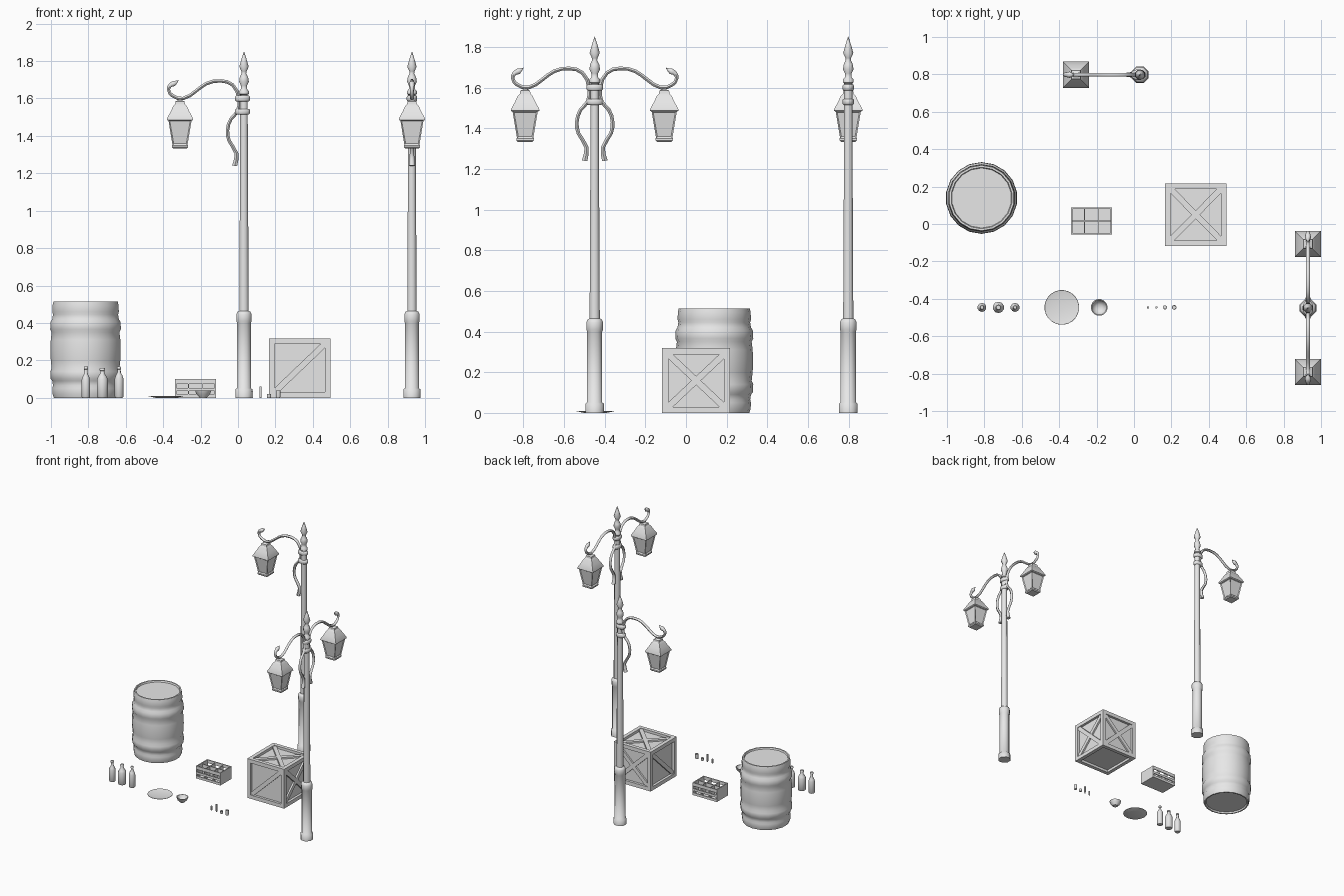
import bpy, bmesh, math
from mathutils import Vector, Matrix

cube = bpy.data.objects.get("Cube")
if cube:
    bpy.data.objects.remove(cube, do_unlink=True)

grey = bpy.data.materials.new("light_grey")
grey.use_nodes = True
grey.diffuse_color = (0.8, 0.8, 0.8, 1)
for node in grey.node_tree.nodes:
    if node.type == 'BSDF_PRINCIPLED':
        node.inputs["Base Color"].default_value = (0.8, 0.8, 0.8, 1)


def finish(obj, loc=(0, 0, 0), turn=0.0, smooth=None):
    obj.location = loc
    obj.rotation_euler.z = turn
    obj.data.materials.append(grey)
    if smooth:
        bpy.ops.object.select_all(action='DESELECT')
        obj.select_set(True)
        bpy.context.view_layer.objects.active = obj
        bpy.ops.object.shade_smooth_by_angle(angle=math.radians(smooth))
    return obj


def from_bmesh(name, bm, **kw):
    bmesh.ops.recalc_face_normals(bm, faces=bm.faces)
    mesh = bpy.data.meshes.new(name)
    bm.to_mesh(mesh)
    bm.free()
    obj = bpy.data.objects.new(name, mesh)
    bpy.context.collection.objects.link(obj)
    return finish(obj, **kw)


def lathe_bm(profile, sides):
    """Turn (radius, z) points; the flats of the polygon lie on the axes."""
    bm = bmesh.new()
    rings = []
    grow = 1 / math.cos(math.pi / sides)
    for r, z in profile:
        ring = []
        for i in range(sides):
            a = 2 * math.pi * (i + 0.5) / sides
            ring.append(bm.verts.new((r * grow * math.cos(a), r * grow * math.sin(a), z)))
        rings.append(ring)
    for low, high in zip(rings, rings[1:]):
        for i in range(sides):
            j = (i + 1) % sides
            bm.faces.new((low[i], low[j], high[j], high[i]))
    bm.faces.new(rings[0][::-1])
    bm.faces.new(rings[-1])
    return bm


def lathe(name, profile, sides, **kw):
    return from_bmesh(name, lathe_bm(profile, sides), **kw)


def add_box(bm, centre, size, rot=Matrix()):
    m = Matrix.Translation(centre) @ rot @ Matrix.Diagonal((*size, 1))
    bmesh.ops.create_cube(bm, size=1, matrix=m)


# Street lamps
POLE = [(.045, 0), (.045, .045), (.037, .052), (.037, .4), (.041, .41), (.041, .445),
        (.035, .46), (.025, .465), (.02, 1.49), (.02, 1.62), (.026, 1.625), (.026, 1.64),
        (.017, 1.65), (.017, 1.67), (.026, 1.69), (.022, 1.715), (.012, 1.735),
        (.014, 1.745), (.025, 1.77), (.014, 1.81), (.001, 1.85)]
ARM = [(-.05, 1.24, 1.5), (-.04, 1.305, 1.1), (-.08, 1.375, 1), (-.088, 1.43, 1),
       (-.07, 1.49, 1), (-.035, 1.53, 1), (-.028, 1.6, 1), (-.06, 1.672, 1),
       (-.123, 1.694, 1), (-.2, 1.68, 1), (-.257, 1.64, 1), (-.326, 1.6, 1),
       (-.382, 1.615, 1), (-.403, 1.645, .9), (-.395, 1.67, 1.2), (-.375, 1.68, 1.6),
       (-.35, 1.697, .1)]
ROOF = [(.064, 1.482), (.07, 1.486), (.069, 1.495), (.05, 1.53), (.037, 1.558),
        (.026, 1.57), (.024, 1.585), (.008, 1.592), (.008, 1.605)]
LAMP_REACH = .342


def arm_with_lantern(loc, turn):
    # scrolled arm
    cu = bpy.data.curves.new("lamp_arm", 'CURVE')
    cu.dimensions = '3D'
    cu.bevel_depth = .0105
    cu.bevel_resolution = 1
    cu.use_fill_caps = True
    cu.resolution_u = 2
    sp = cu.splines.new('BEZIER')
    sp.bezier_points.add(len(ARM) - 1)
    for p, (x, z, r) in zip(sp.bezier_points, ARM):
        p.co = (x, 0, z)
        p.radius = r
        p.handle_left_type = p.handle_right_type = 'AUTO'
    arm = bpy.data.objects.new("lamp_arm", cu)
    bpy.context.collection.objects.link(arm)
    bpy.ops.object.select_all(action='DESELECT')
    arm.select_set(True)
    bpy.context.view_layer.objects.active = arm
    bpy.ops.object.convert(target='MESH')
    finish(bpy.context.view_layer.objects.active, loc, turn, 60)

    # lantern
    spot = Vector(loc) + Matrix.Rotation(turn, 3, 'Z') @ Vector((-LAMP_REACH, 0, 0))
    lathe("lantern_roof", ROOF, 4, loc=spot, turn=turn, smooth=30)
    bm = lathe_bm([(.04, 1.35), (.062, 1.484)], 4)
    bm.normal_update()
    panes = [f for f in bm.faces if abs(f.normal.z) < .5]
    bmesh.ops.inset_individual(bm, faces=panes, thickness=.01, depth=-.006)
    from_bmesh("lantern_body", bm, loc=spot, turn=turn)
    lathe("lantern_foot", [(.036, 1.333), (.043, 1.34), (.043, 1.35), (.038, 1.355)], 4,
          loc=spot, turn=turn)


def street_lamp(loc, turns):
    lathe("lamp_post", POLE, 8, loc=loc, smooth=50)
    single = len(turns) == 1
    # clamps binding the arms to the post
    for z in (1.515, 1.585):
        ring = lathe("lamp_clamp", [(.034, z), (.04, z + .006), (.04, z + .024), (.034, z + .03)],
                     12, loc=loc, turn=turns[0], smooth=50)
        ring.scale.y = .7
        if single:
            ring.location.x -= .008
    for t in turns:
        arm_with_lantern(loc, t)


street_lamp((.032, .798, 0), [0])
street_lamp((.93, -.449, 0), [math.pi / 2, -math.pi / 2])

# Barrel with raised hoops and a sunken lid
lathe("barrel", [(.155, .012), (.16, 0), (.17, 0), (.176, .02), (.178, .05), (.174, .065), (.178, .09),
                 (.187, .102), (.189, .14), (.181, .158), (.186, .2), (.188, .255), (.186, .31),
                 (.181, .35), (.189, .366), (.187, .405), (.178, .42), (.174, .445),
                 (.178, .46), (.176, .495), (.172, .514), (.162, .514), (.158, .502)],
      18, loc=(-.815, .139, 0), smooth=50)

# Large crate: sunken panels, edge frame and braces
HALF = Vector((.165, .167, .159))
BEAM = .03
bm = bmesh.new()
add_box(bm, (0, 0, 0), (HALF - Vector((.02, .02, .02))) * 2)
from_bmesh("crate_panels", bm, loc=(.33, .05, HALF.z))

bm = bmesh.new()
for axis in range(3):
    b, c = (axis + 1) % 3, (axis + 2) % 3
    for sb in (-1, 1):
        for sc in (-1, 1):
            pos, size = Vector(), Vector((BEAM, BEAM, BEAM))
            pos[b] = sb * (HALF[b] - BEAM / 2)
            pos[c] = sc * (HALF[c] - BEAM / 2)
            size[axis] = 2 * HALF[axis]
            add_box(bm, pos, size)
from_bmesh("crate_frame", bm, loc=(.33, .05, HALF.z))

bm = bmesh.new()
braces = [(0, 1, (1, -1)), (0, -1, (1,)), (1, 1, (1, -1)), (1, -1, (1,)), (2, 1, (1, -1))]
for axis, side, slopes in braces:
    u, v = [i for i in range(3) if i != axis]
    n = Vector()
    n[axis] = 1
    for s in slopes:
        d = Vector()
        d[u], d[v] = HALF[u] - BEAM, s * (HALF[v] - BEAM)
        length = 2 * d.length + .015
        d.normalize()
        rot = Matrix((d, n.cross(d), n)).transposed().to_4x4()
        add_box(bm, n * side * (HALF[axis] - .014 - .001 * s), (length, .032, .016), rot)
from_bmesh("crate_braces", bm, loc=(.33, .05, HALF.z))

# Small slatted bottle crate
W, D, H, T = .219, .144, .1, .008
bm = bmesh.new()
add_box(bm, (0, 0, T / 2), (W, D, T))
for s in (-1, 1):
    add_box(bm, (s * (W - T) / 2, 0, H / 2), (T, D, H))
    add_box(bm, (s * W / 6, 0, H / 2 - .004), (T / 2, D - T, H - .01))
    for z, h in ((.01, .02), (.044, .018), (.087, .026)):
        add_box(bm, (0, s * (D - T) / 2, z), (W, T, h))
add_box(bm, (0, 0, H / 2 - .004), (W - T, T / 2, H - .01))
from_bmesh("small_crate", bm, loc=(-.228, .016, 0))

# Table items along the front row
ROW = -.446


def bottle(x, r, shoulder, neck, height):
    lathe("bottle", [(r * .85, 0), (r, .006), (r, shoulder - .015), (r * .8, shoulder),
                     (neck * 1.1, shoulder + .018), (neck, height - .016),
                     (neck * 1.3, height - .014), (neck * 1.3, height - .004), (neck, height)],
          10, loc=(x, ROW, 0), smooth=50)


bottle(-.813, .023, .11, .009, .167)
bottle(-.725, .029, .112, .011, .16)
bottle(-.636, .023, .118, .008, .167)

lathe("plate", [(.055, 0), (.06, .001), (.092, .008), (.091, .01), (.06, .004), (.01, .003)],
      24, loc=(-.386, ROW, 0), smooth=40)
lathe("bowl", [(.02, 0), (.022, .005), (.036, .018), (.044, .04), (.039, .04), (.031, .02),
               (.015, .009)], 16, loc=(-.186, ROW, 0), smooth=50)
for x, r, h in ((.075, .006, .035), (.12, .006, .06), (.165, .011, .02), (.215, .012, .04)):
    lathe("cup", [(r * .85, 0), (r, h * .2), (r, h), (r * .75, h), (r * .7, h * .75)],
          10, loc=(x, ROW, 0), smooth=50)
